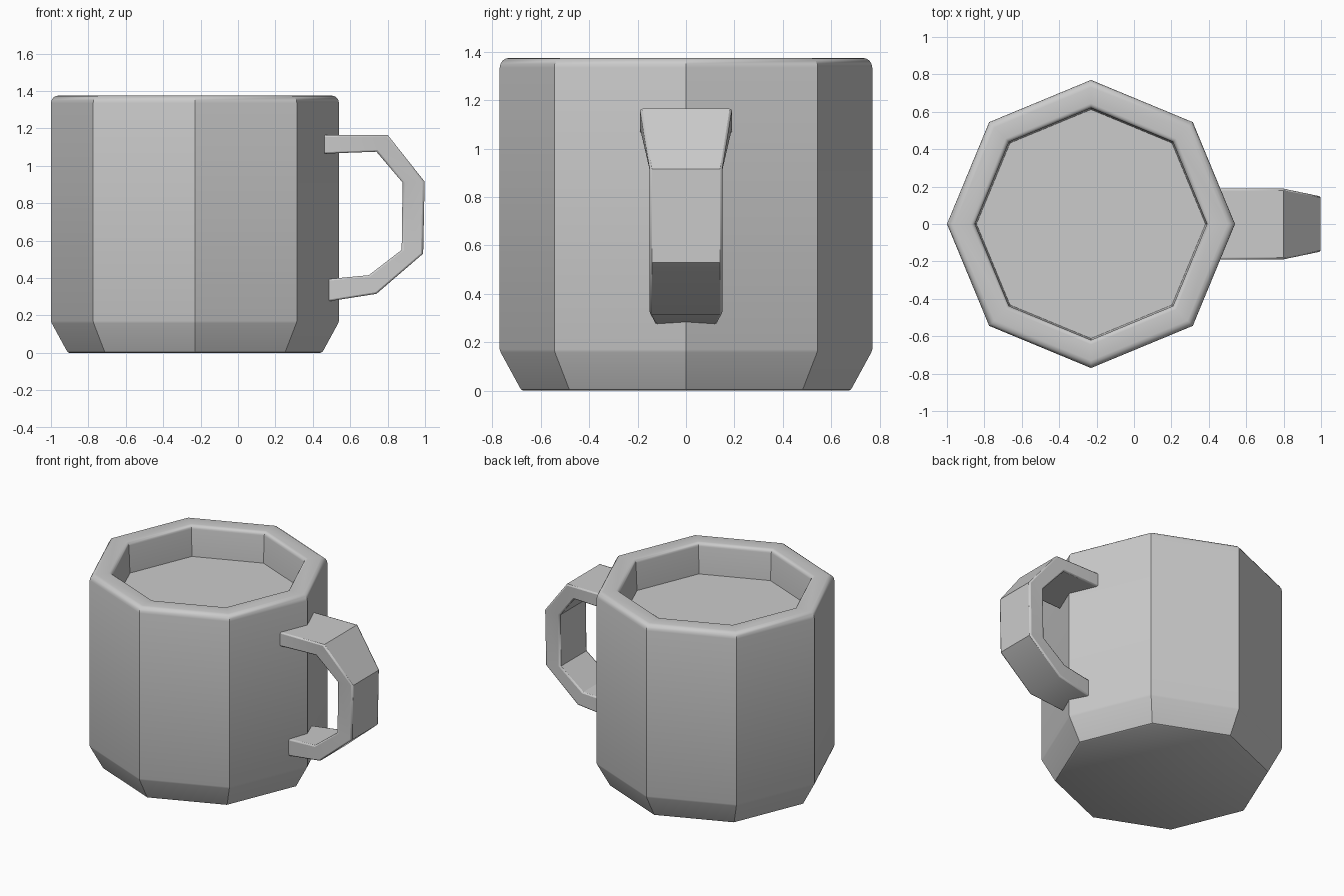
import bpy, bmesh
from math import cos, sin, pi, radians

if "Cube" in bpy.data.objects:
    bpy.data.objects.remove(bpy.data.objects["Cube"])


def loft(name, rings, closed_ends=True):
    """Skin a list of equal-length point rings into one solid."""
    bm = bmesh.new()
    loops = [[bm.verts.new(p) for p in ring] for ring in rings]
    n = len(rings[0])
    for a, b in zip(loops, loops[1:]):
        for i in range(n):
            j = (i + 1) % n
            bm.faces.new((a[i], a[j], b[j], b[i]))
    if closed_ends:
        bm.faces.new(loops[0])
        bm.faces.new(loops[-1])
    bmesh.ops.recalc_face_normals(bm, faces=bm.faces)
    mesh = bpy.data.meshes.new(name)
    bm.to_mesh(mesh)
    bm.free()
    obj = bpy.data.objects.new(name, mesh)
    bpy.context.collection.objects.link(obj)
    return obj


def smooth(obj):
    bpy.ops.object.select_all(action='DESELECT')
    obj.select_set(True)
    bpy.context.view_layer.objects.active = obj
    bpy.ops.object.shade_smooth_by_angle(angle=radians(32))


def arc(r, z, size, start, end, steps=4):
    """Rounded corner in the (radius, height) profile."""
    return [(r + size * cos(start + (end - start) * i / steps),
             z + size * sin(start + (end - start) * i / steps))
            for i in range(steps + 1)]


# Mug body: eight-sided profile with rounded rim and recessed inside floor
CENTRE_X, SIDES = -0.23, 8
profile = [(0.672, 0.0), (0.682, 0.005), (0.688, 0.015), (0.766, 0.158), (0.77, 0.17)]
profile += arc(0.73, 1.335, 0.04, 0, pi / 2)
profile += arc(0.645, 1.35, 0.025, pi / 2, pi)
profile += [(0.612, 1.16)]
rings = [[(CENTRE_X + r * cos(2 * pi * k / SIDES), r * sin(2 * pi * k / SIDES), z)
          for k in range(SIDES)] for r, z in profile]
body = loft("mug_body", rings)
smooth(body)

# Handle: outer and inner side-view points with the half width at each bend
bends = [  # outer x, z, inner x, z, half width
    (0.42, 1.163, 0.42, 1.063, 0.19),
    (0.80, 1.165, 0.74, 1.075, 0.19),
    (0.998, 0.915, 0.88, 0.91, 0.15),
    (0.99, 0.53, 0.875, 0.55, 0.15),
    (0.74, 0.315, 0.70, 0.415, 0.15),
    (0.42, 0.265, 0.42, 0.388, 0.124),
]
handle = loft("mug_handle", [[(ox, -w, oz), (ox, w, oz), (ix, w, iz), (ix, -w, iz)]
                             for ox, oz, ix, iz, w in bends])
bevel = handle.modifiers.new("soft_edges", 'BEVEL')
bevel.width = 0.01
bevel.segments = 2
bevel.limit_method = 'ANGLE'
bevel.angle_limit = radians(65)
smooth(handle)
